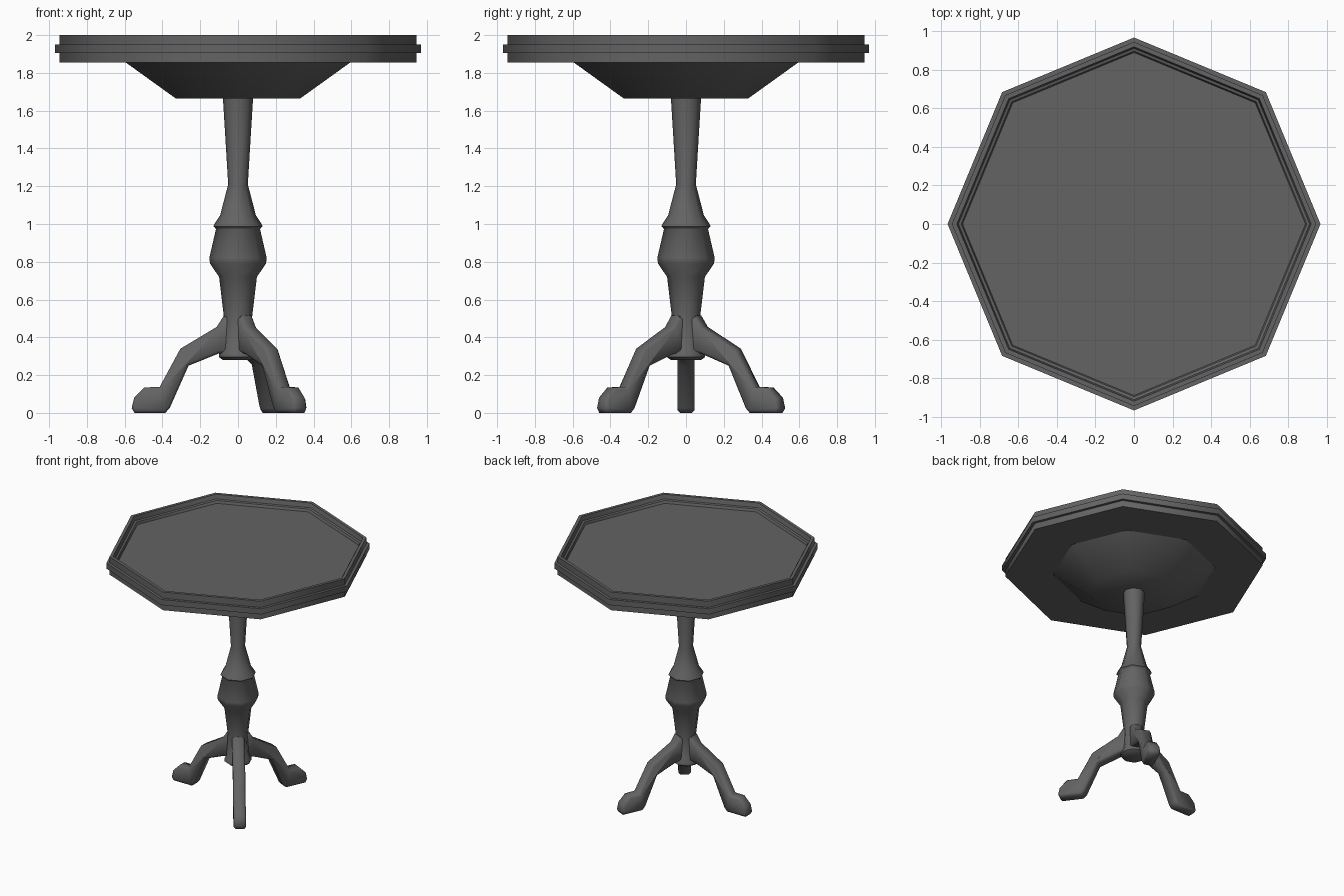
import bpy, bmesh
from math import cos, sin, pi, radians
from mathutils import Matrix

if "Cube" in bpy.data.objects:
    bpy.data.objects.remove(bpy.data.objects["Cube"], do_unlink=True)

SIDES = 8
grey = bpy.data.materials.new("dark_grey")
grey.use_nodes = True
colour = (0.125, 0.125, 0.125, 1)
grey.diffuse_color = colour
grey.node_tree.nodes["Principled BSDF"].inputs["Base Color"].default_value = colour


def finish(bm, name):
    """Turn a bmesh into a softly shaded object."""
    bmesh.ops.recalc_face_normals(bm, faces=bm.faces)
    mesh = bpy.data.meshes.new(name)
    bm.to_mesh(mesh)
    bm.free()
    mesh.materials.append(grey)
    obj = bpy.data.objects.new(name, mesh)
    bpy.context.collection.objects.link(obj)
    bpy.ops.object.select_all(action='DESELECT')
    obj.select_set(True)
    bpy.context.view_layer.objects.active = obj
    bpy.ops.object.shade_smooth_by_angle(angle=radians(50))
    return obj


def turned(name, profile):
    """Eight-sided turning from (radius, height) points, capped at both ends."""
    bm = bmesh.new()
    rings = []
    for r, z in profile:
        rings.append([bm.verts.new((r * cos(2 * pi * k / SIDES), r * sin(2 * pi * k / SIDES), z))
                      for k in range(SIDES)])
    for a, b in zip(rings, rings[1:]):
        for k in range(SIDES):
            n = (k + 1) % SIDES
            bm.faces.new((a[k], a[n], b[n], b[k]))
    bm.faces.new(rings[0][::-1])
    bm.faces.new(rings[-1])
    return finish(bm, name)


def leg(name, angle, width=0.09):
    """Side profile extruded to the leg's width, with chamfered side edges."""
    outline = [(0.03, 0.50), (0.075, 0.515), (0.113, 0.455), (0.305, 0.34),
               (0.415, 0.137), (0.495, 0.135), (0.55, 0.08), (0.563, 0.025),
               (0.548, 0), (0.385, 0), (0.362, 0.025), (0.262, 0.25),
               (0.10, 0.315), (0.03, 0.32)]
    bm = bmesh.new()
    cap = bm.faces.new([bm.verts.new((r, -width / 2, z)) for r, z in outline])
    out = bmesh.ops.extrude_face_region(bm, geom=[cap], use_keep_orig=True)
    moved = [v for v in out["geom"] if isinstance(v, bmesh.types.BMVert)]
    bmesh.ops.translate(bm, verts=moved, vec=(0, width, 0))
    sides = [e for e in bm.edges if abs(e.verts[0].co.y - e.verts[1].co.y) < 1e-5]
    bmesh.ops.bevel(bm, geom=sides, offset=0.014, segments=1, affect='EDGES')
    bm.transform(Matrix.Rotation(radians(angle), 4, 'Z'))
    return finish(bm, name)


# Top with a raised rim, a bead round the edge and a sunken surface
turned("table_top", [(0.945, 1.855), (0.945, 1.905), (0.968, 1.905), (0.968, 1.95),
                     (0.945, 1.95), (0.945, 2.0), (0.92, 2.0), (0.912, 1.965),
                     (0.897, 1.96), (0.89, 1.94)])

# Tapered block below the top
turned("apron", [(0.33, 1.665), (0.597, 1.857)])

# Turned column
turned("column", [(0.08, 0.28), (0.1, 0.295), (0.1, 0.315), (0.085, 0.34), (0.075, 0.51),
                  (0.1, 0.72), (0.148, 0.79), (0.152, 0.82), (0.117, 0.972),
                  (0.122, 0.98), (0.13, 0.987), (0.125, 1.0), (0.095, 1.045),
                  (0.052, 1.21), (0.08, 1.67)])

# Three legs
for name, angle in (("right_leg", 180), ("back_leg", 65.5), ("front_leg", -53.5)):
    leg(name, angle)
